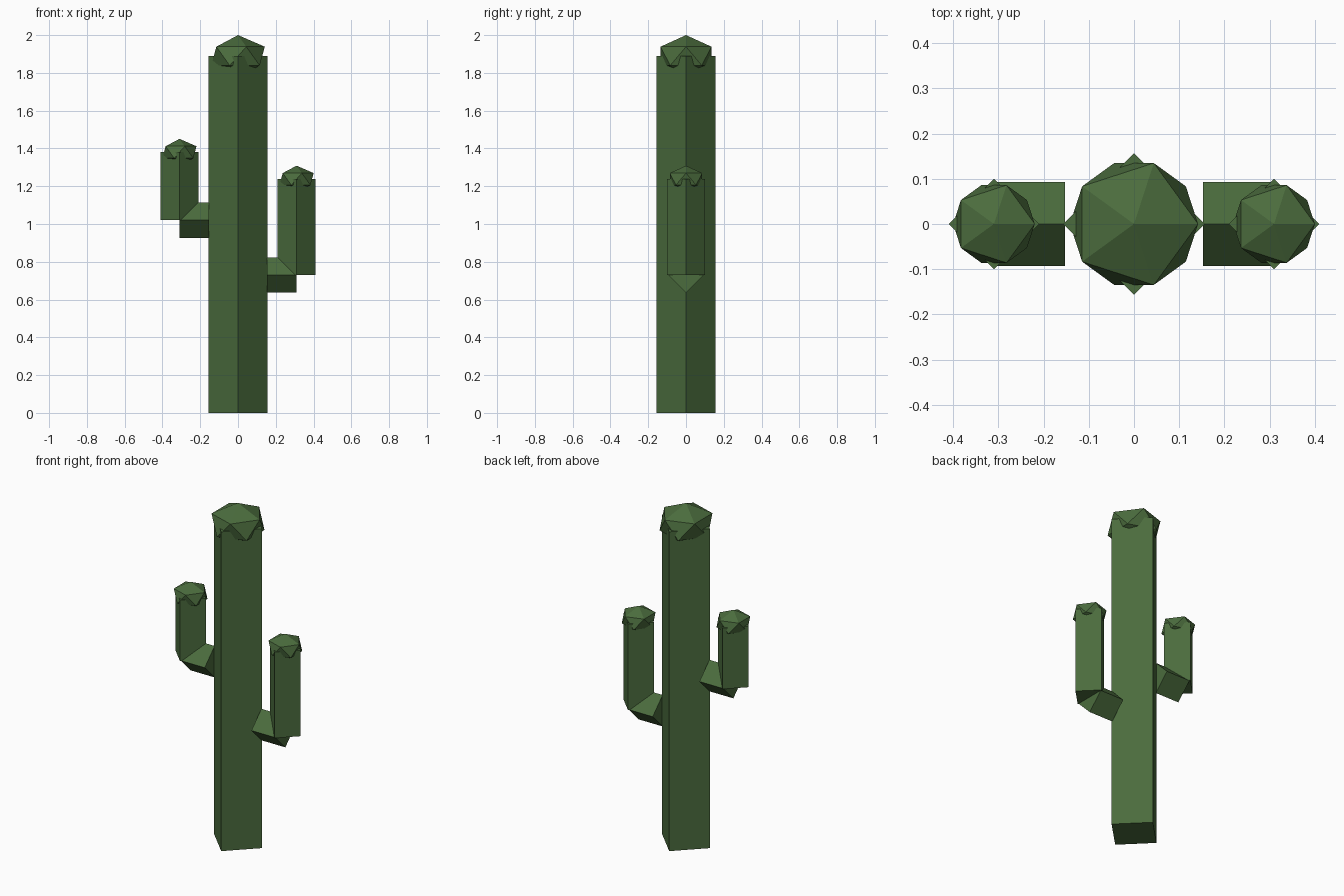
import bpy
from math import pi

if "Cube" in bpy.data.objects:
    bpy.data.objects.remove(bpy.data.objects["Cube"])

green = bpy.data.materials.new("cactus_green")
green.diffuse_color = (0.07, 0.15, 0.047, 1)
green.use_nodes = True
green.node_tree.nodes["Principled BSDF"].inputs["Base Color"].default_value = green.diffuse_color


def finish(name):
    ob = bpy.context.object
    ob.name = name
    ob.data.materials.append(green)
    return ob


def prism(name, radius, length, centre, rotation=(0, 0, 0)):
    """Four-sided stem with its corners on the axes."""
    bpy.ops.mesh.primitive_cylinder_add(vertices=4, radius=radius, depth=length,
                                        location=centre, rotation=rotation)
    return finish(name)


def stem(name, x, radius, bottom, top):
    """Upright stem with a flattened faceted cap centred on its top."""
    prism(name, radius, top - bottom, (x, 0, (bottom + top) / 2))
    bpy.ops.mesh.primitive_ico_sphere_add(subdivisions=1, radius=radius * 1.01,
                                          location=(x, 0, top))
    cap = finish(name + "_cap")
    cap.scale.z = 0.7


# Trunk
stem("trunk", 0, 0.157, 0, 1.889)

# Arms: horizontal elbow joined to an upright stem
for side, sign, low, high in (("left", -1, 1.02, 1.38), ("right", 1, 0.73, 1.238)):
    inner, outer = 0.153, 0.31
    prism(side + "_elbow", 0.093, outer - inner,
          (sign * (inner + outer) / 2, 0, low), (0, pi / 2, 0))
    stem(side + "_arm", sign * outer, 0.1, low, high)
